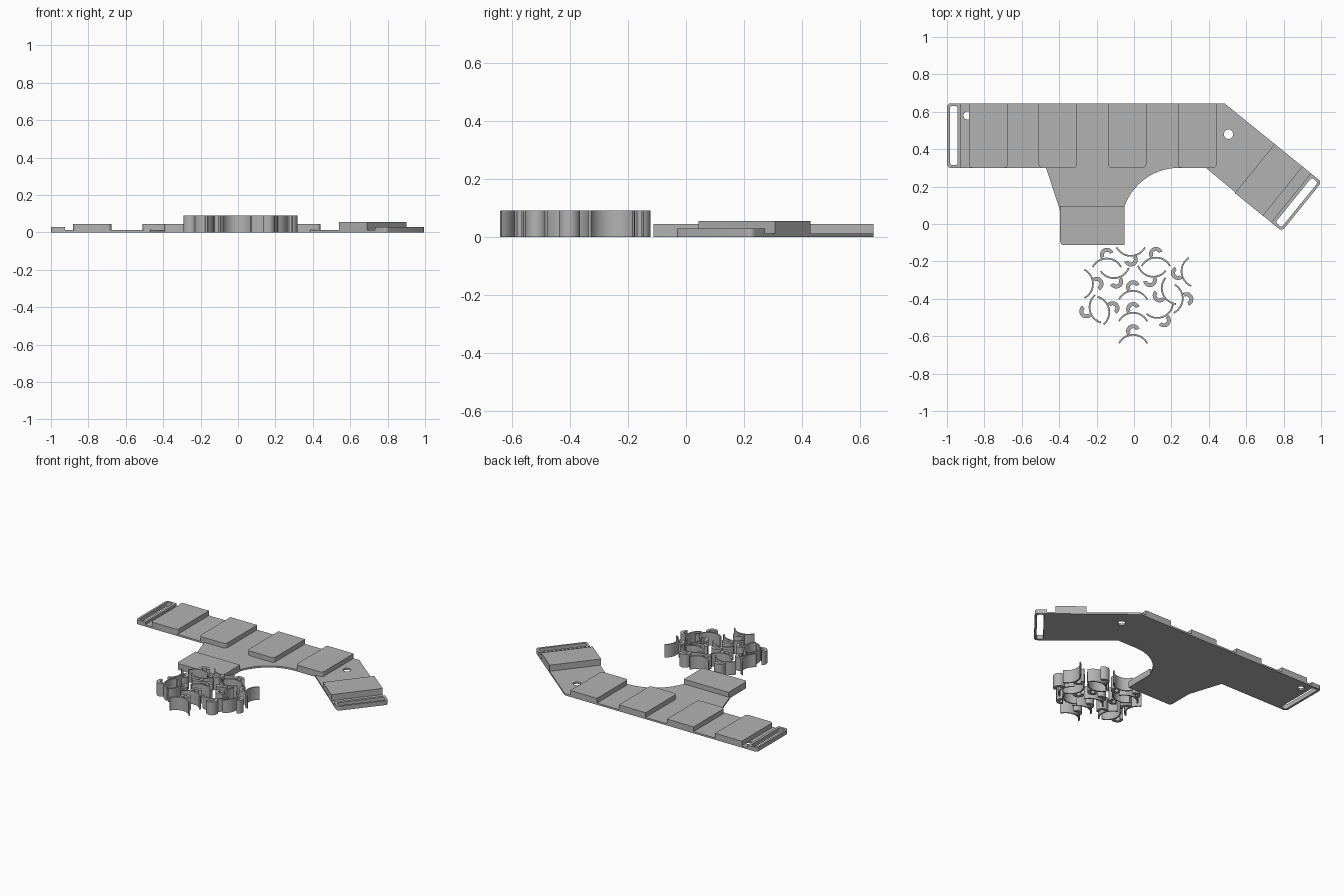
import bpy, math
from mathutils import Vector

if "Cube" in bpy.data.objects:
    bpy.data.objects.remove(bpy.data.objects["Cube"])

grey = bpy.data.materials.new("plain_grey")
grey.diffuse_color = (0.45, 0.45, 0.45, 1)
grey.use_nodes = True
grey.node_tree.nodes["Principled BSDF"].inputs["Base Color"].default_value = grey.diffuse_color


def plate(name, loops, z0, z1):
    """Flat plate from an outline followed by hole outlines."""
    cu = bpy.data.curves.new(name, 'CURVE')
    cu.dimensions = '2D'
    cu.fill_mode = 'BOTH'
    cu.extrude = (z1 - z0) / 2
    for loop in loops:
        sp = cu.splines.new('POLY')
        sp.points.add(len(loop) - 1)
        for p, c in zip(sp.points, loop):
            p.co = (c[0], c[1], 0, 1)
        sp.use_cyclic_u = True
    ob = bpy.data.objects.new(name, cu)
    bpy.context.collection.objects.link(ob)
    ob.location.z = (z0 + z1) / 2
    bpy.ops.object.select_all(action='DESELECT')
    ob.select_set(True)
    bpy.context.view_layer.objects.active = ob
    bpy.ops.object.convert(target='MESH')
    ob = bpy.context.object
    ob.data.materials.clear()
    ob.data.materials.append(grey)
    bpy.ops.object.shade_smooth_by_angle(angle=math.radians(35))
    return ob


def arc(cx, cy, r, a0, a1, n):
    """Points on an arc, angles in degrees."""
    return [(cx + r * math.cos(math.radians(a0 + (a1 - a0) * i / n)),
             cy + r * math.sin(math.radians(a0 + (a1 - a0) * i / n))) for i in range(n + 1)]


def circle(cx, cy, r, n=24):
    return arc(cx, cy, r, 0, 360, n)[:-1]


def rect(x0, x1, y0, y1, radii=(0.02,) * 4):
    """Rounded rectangle; radii start at bottom left, counter-clockwise."""
    pts = []
    corners = [(x0, y0, 1, 1), (x1, y0, -1, 1), (x1, y1, -1, -1), (x0, y1, 1, -1)]
    for i, ((x, y, sx, sy), r) in enumerate(zip(corners, radii)):
        pts += arc(x + sx * r, y + sy * r, r, 180 + 90 * i, 270 + 90 * i, 5) if r else [(x, y)]
    return pts


# Angled arm: local s runs along the arm, local t across it from its outer edge
A = math.radians(-39)
D, W = Vector((math.cos(A), math.sin(A))), Vector((-math.sin(A), math.cos(A)))
ELBOW = Vector((0.484, 0.645))


def arm(points):
    return [tuple(ELBOW + D * s + W * t) for s, t in points]


Y0, Y1, WIDTH, END = 0.30, 0.645, 0.338, 0.669
BASE = 0.012
left_end = rect(-1, -0.925, Y0, Y1, (0.02, 0, 0, 0.02))
left_slot = rect(-0.985, -0.943, Y0 + 0.015, Y1 - 0.015, (0.012,) * 4)
right_end = arm(rect(END - 0.075, END, -WIDTH, 0, (0, 0.02, 0.02, 0)))
right_slot = arm(rect(END - 0.057, END - 0.015, -WIDTH + 0.015, -0.015, (0.012,) * 4))

# Thin base with curved cut-out, tab and two holes
outline = [(-0.925, Y0), (-0.47, Y0), (-0.395, 0.07)]
outline += arc(-0.375, -0.092, 0.02, 180, 270, 5)
outline += [(-0.05, -0.112)]
outline += arc(0.24, -0.0076, 0.3076, 160.5, 90, 24)
outline += [(0.385, Y0)] + arm([(END - 0.075, -WIDTH), (END - 0.075, 0), (0, 0)]) + [(-0.925, Y1)]
plate("base_plate", [outline, circle(0.505, 0.48, 0.025), circle(-0.89, 0.58, 0.022)], 0, BASE)

# Raised strap loops at both ends
plate("left_strap_loop", [left_end, left_slot], 0, 0.03)
plate("right_strap_loop", [right_end, right_slot], 0, 0.03)

# Raised pads along the band, on the tab and on the arm
for i, x in enumerate((-0.882, -0.51, -0.14, 0.235)):
    plate(f"band_pad_{i + 1}", [rect(x, x + 0.206, Y0, Y1, (0.02, 0.02, 0, 0))], BASE, 0.045)
plate("tab_pad", [rect(-0.395, -0.05, -0.112, 0.095, (0.02, 0, 0, 0))], BASE, 0.045)
plate("arm_pad", [arm(rect(0.345, 0.538, -WIDTH, 0, (0,) * 4))], BASE, 0.055)

# Loose clips: slit ring joined to a curved strip; (x, y, facing angle)
clips = [(-0.145, -0.165, 270), (-0.017, -0.19, 90), (0.117, -0.16, 270),
         (0.235, -0.262, 5), (-0.20, -0.32, 180), (-0.095, -0.308, 97),
         (-0.005, -0.338, 270), (0.085, -0.30, 80), (0.137, -0.382, 22),
         (0.28, -0.402, 178), (-0.255, -0.467, 12), (-0.115, -0.45, 192),
         (-0.005, -0.455, 270), (0.16, -0.515, 110), (-0.005, -0.573, 270)]
HEIGHT = 0.091
for i, (x, y, a) in enumerate(clips):
    ring = arc(x, y, 0.037, a + 112, a + 303, 20) + arc(x, y, 0.016, a + 303, a + 112, 14)
    plate(f"clip_ring_{i + 1}", [ring], 0, HEIGHT)
    cx = x + 0.105 * math.cos(math.radians(a))
    cy = y + 0.105 * math.sin(math.radians(a))
    strip = arc(cx, cy, 0.09, a + 118, a + 242, 20) + arc(cx, cy, 0.081, a + 242, a + 118, 20)
    plate(f"clip_strip_{i + 1}", [strip], 0, HEIGHT)
